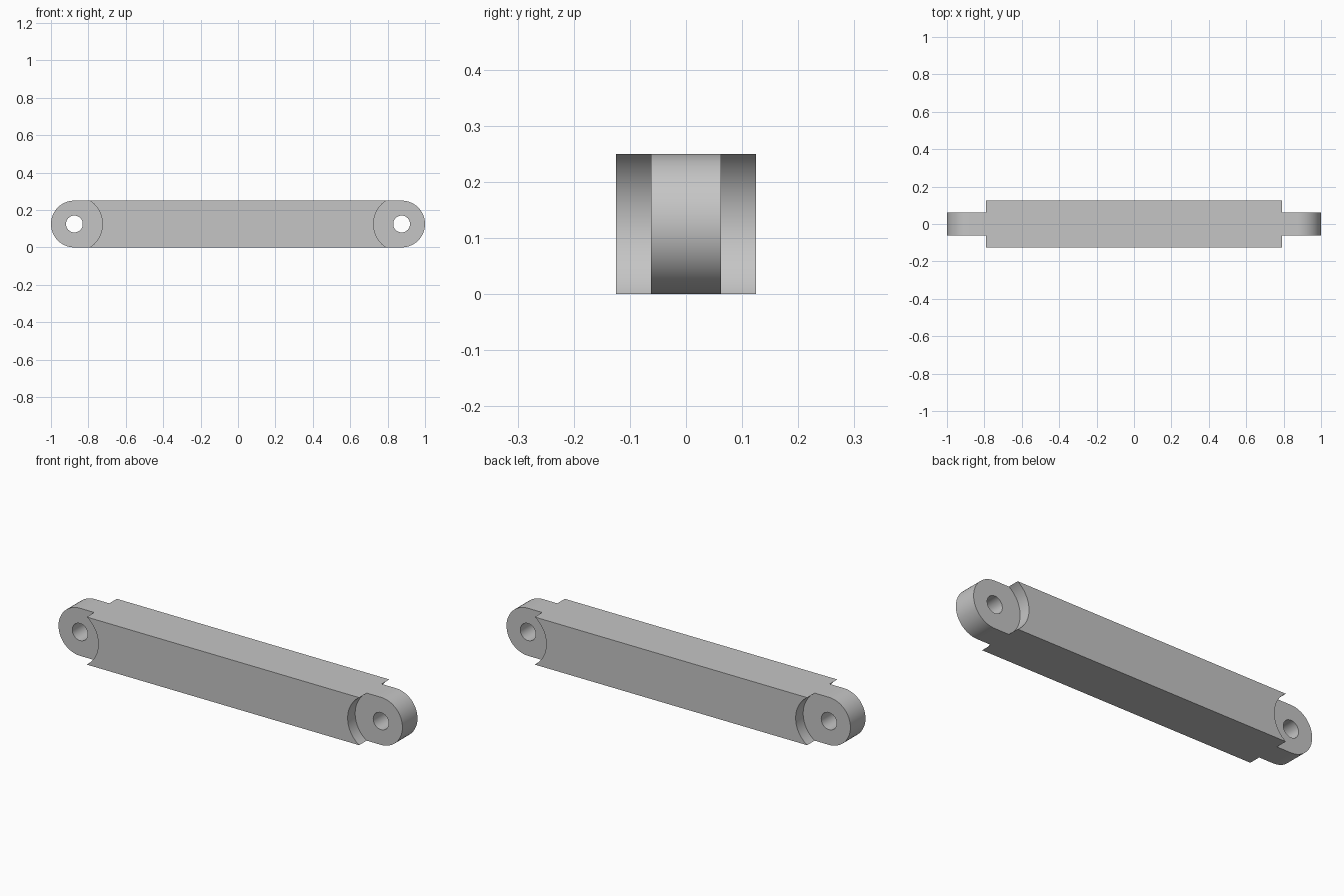
import bpy, bmesh
from math import pi, sin, cos, radians

if "Cube" in bpy.data.objects:
    bpy.data.objects.remove(bpy.data.objects["Cube"])

R = 0.125            # bar half height and end radius
PIVOT = 1 - R        # x of the end holes
SEG = 64

grey = bpy.data.materials.new("plain grey")
grey.use_nodes = True
colour = (0.56, 0.56, 0.56, 1)
grey.diffuse_color = colour
grey.node_tree.nodes["Principled BSDF"].inputs["Base Color"].default_value = colour


def prism(name, outline, y0, y1):
    """Extrude an x-z outline from y0 to y1."""
    bm = bmesh.new()
    face = bm.faces.new([bm.verts.new((x, y0, z)) for x, z in outline])
    out = bmesh.ops.extrude_face_region(bm, geom=[face])
    verts = [v for v in out["geom"] if isinstance(v, bmesh.types.BMVert)]
    bmesh.ops.translate(bm, verts=verts, vec=(0, y1 - y0, 0))
    bmesh.ops.recalc_face_normals(bm, faces=bm.faces)
    mesh = bpy.data.meshes.new(name)
    bm.to_mesh(mesh)
    bm.free()
    mesh.materials.append(grey)
    obj = bpy.data.objects.new(name, mesh)
    bpy.context.collection.objects.link(obj)
    return obj


def arc(cx, r, start, sweep, n):
    return [(cx + r * cos(start + sweep * i / n), R + r * sin(start + sweep * i / n))
            for i in range(n + 1)]


# Bar with rounded ends
bar = prism("link_bar",
            arc(PIVOT, R, -pi / 2, pi, SEG // 2) + arc(-PIVOT, R, pi / 2, pi, SEG // 2),
            -R, R)

# Round recesses either side of each tongue, and the pivot holes
cutters = []
for side in (-1, 1):
    x = side * PIVOT
    recess = arc(x, 0.15, 0, 2 * pi, SEG)[:-1]
    hole = arc(x, 0.045, 0, 2 * pi, SEG // 2)[:-1]
    cutters += [prism("recess_cutter", recess, -0.2, -R / 2),
                prism("recess_cutter", recess, R / 2, 0.2),
                prism("hole_cutter", hole, -0.3, 0.3)]

for cutter in cutters:
    cutter.hide_render = True
    mod = bar.modifiers.new("cut", "BOOLEAN")
    mod.operation = "DIFFERENCE"
    mod.solver = "EXACT"
    mod.object = cutter

# Bake the cuts, then drop the cutters
bpy.context.view_layer.objects.active = bar
bpy.ops.object.select_all(action="DESELECT")
bar.select_set(True)
for mod in list(bar.modifiers):
    bpy.ops.object.modifier_apply(modifier=mod.name)
for cutter in cutters:
    bpy.data.objects.remove(cutter)

bpy.ops.object.shade_smooth_by_angle(angle=radians(30))
